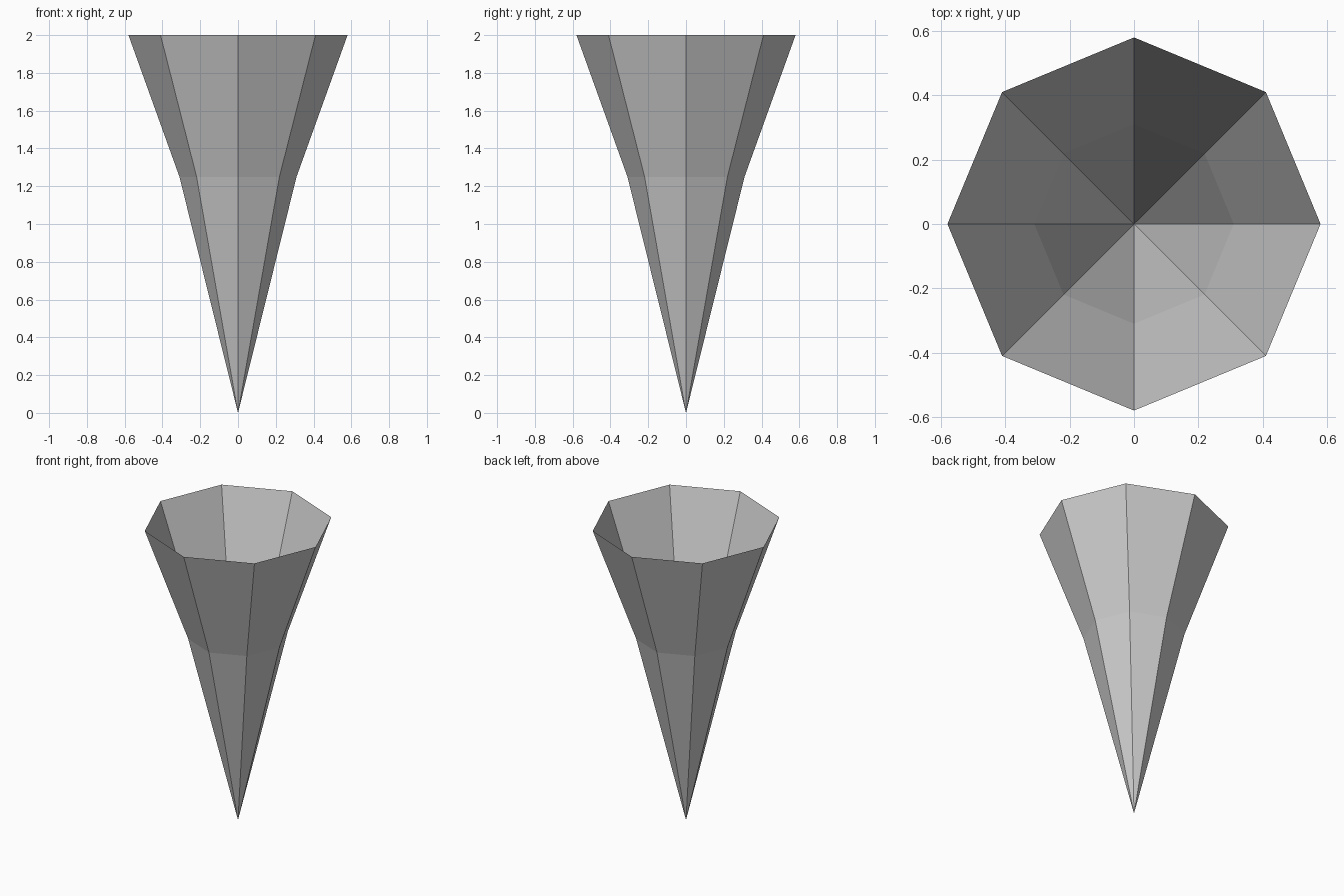
import bpy
import bmesh
from math import cos, sin, tau

cube = bpy.data.objects.get("Cube")
if cube:
    bpy.data.objects.remove(cube, do_unlink=True)

SIDES = 8
RINGS = [(0.31, 1.25), (0.58, 2.0)]  # radius, height

# Single grey surface colour
grey = bpy.data.materials.new("grey")
grey.use_nodes = True
colour = (0.6, 0.6, 0.6, 1.0)
grey.diffuse_color = colour
grey.node_tree.nodes["Principled BSDF"].inputs["Base Color"].default_value = colour

# Open eight-sided funnel flaring from a point
bm = bmesh.new()
tip = bm.verts.new((0, 0, 0))
lower, upper = [
    [bm.verts.new((r * cos(tau * i / SIDES), r * sin(tau * i / SIDES), z))
     for i in range(SIDES)]
    for r, z in RINGS
]
for i in range(SIDES):
    j = (i + 1) % SIDES
    bm.faces.new((tip, lower[j], lower[i]))
    bm.faces.new((lower[i], lower[j], upper[j], upper[i]))

mesh = bpy.data.meshes.new("open_cone")
bm.to_mesh(mesh)
bm.free()
mesh.materials.append(grey)
cone = bpy.data.objects.new("open_cone", mesh)
bpy.context.collection.objects.link(cone)
